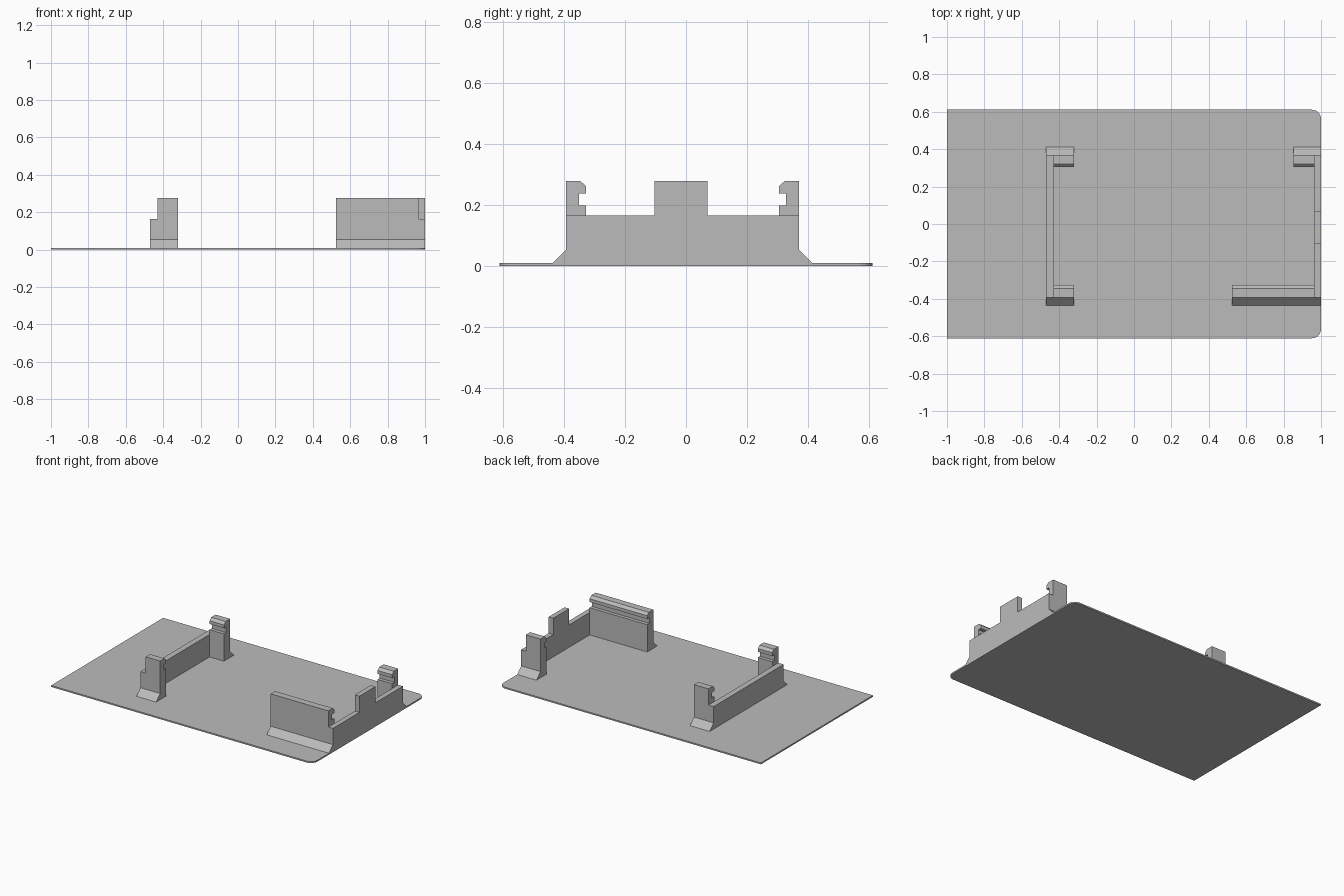
import bpy, bmesh, math

cube = bpy.data.objects.get("Cube")
if cube:
    bpy.data.objects.remove(cube, do_unlink=True)

grey = bpy.data.materials.new("plain grey")
grey.use_nodes = True
grey.diffuse_color = (0.5, 0.5, 0.5, 1)
grey.node_tree.nodes["Principled BSDF"].inputs["Base Color"].default_value = (0.5, 0.5, 0.5, 1)

PLATE = 0.01     # plate thickness
FRONT = -0.393   # outer face of the front clips
MID = -0.0115    # symmetry line of the clip frame
LOW, TOP = 0.165, 0.277


def prism(name, points, offset):
    """Extrude a closed outline of 3D points along an offset."""
    bm = bmesh.new()
    face = bm.faces.new([bm.verts.new(p) for p in points])
    out = bmesh.ops.extrude_face_region(bm, geom=[face])
    moved = [v for v in out["geom"] if isinstance(v, bmesh.types.BMVert)]
    bmesh.ops.translate(bm, verts=moved, vec=offset)
    bmesh.ops.recalc_face_normals(bm, faces=bm.faces)
    mesh = bpy.data.meshes.new(name)
    bm.to_mesh(mesh)
    bm.free()
    mesh.materials.append(grey)
    obj = bpy.data.objects.new(name, mesh)
    bpy.context.collection.objects.link(obj)
    return obj


def side_prism(name, profile, x0, x1):
    """Extrude a (y, z) profile from x0 to x1."""
    return prism(name, [(x0, y, z) for y, z in profile], (x1 - x0, 0, 0))


def mirrored(profile):
    return [(2 * MID - y, z) for y, z in reversed(profile)]


# Base plate, with the two corners on the left side rounded
R, HALF = 0.05, 0.611
outline = [(-1, HALF, 0), (-1, -HALF, 0)]
for sign, start in ((-1, -90), (1, 0)):
    for i in range(9):
        a = math.radians(start + 90 * i / 8)
        outline.append((1 - R + R * math.cos(a), sign * (HALF - R) + R * math.sin(a), 0))
prism("base_plate", outline, (0, 0, PLATE))

# Clip profile: sloped foot outside, chamfered hook and groove inside
foot = [(FRONT - 0.043, PLATE), (FRONT, 0.053)]
clip = foot + [(FRONT, TOP), (-0.345, TOP), (-0.327, 0.26), (-0.327, 0.237),
               (-0.351, 0.237), (-0.351, 0.198), (-0.327, 0.198), (-0.327, PLATE)]
side_prism("right_front_clip", clip, -0.43, -0.32)
side_prism("right_back_clip", mirrored(clip), -0.43, -0.32)
side_prism("left_front_clip", clip, 0.525, 0.965)
side_prism("left_back_clip", mirrored(clip), 0.853, 0.965)

# Cross walls joining the clips, the left one with a raised tab
half_wall = foot + [(FRONT, LOW)]
tab = [(-0.103, LOW), (-0.103, TOP), (0.07, TOP), (0.07, LOW)]
side_prism("right_cross_wall", half_wall + mirrored(half_wall), -0.47, -0.43)
side_prism("left_cross_wall", half_wall + tab + mirrored(half_wall), 0.965, 1.0)
